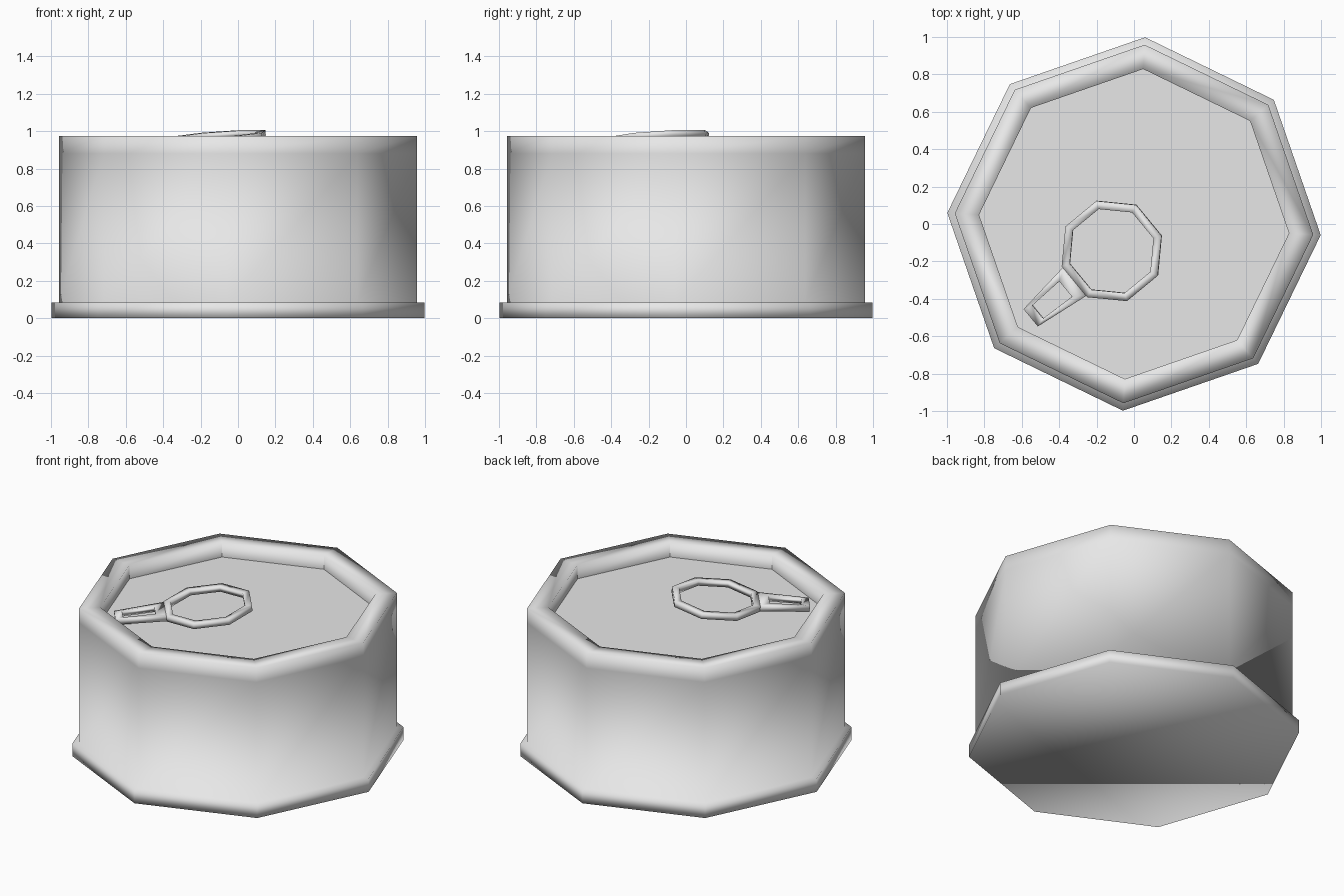
import bpy, bmesh, math
from mathutils import Matrix, Vector

if "Cube" in bpy.data.objects:
    bpy.data.objects.remove(bpy.data.objects["Cube"], do_unlink=True)

metal = bpy.data.materials.new("grey_metal")
metal.use_nodes = True
metal.diffuse_color = (0.8, 0.8, 0.8, 1)
metal.node_tree.nodes["Principled BSDF"].inputs["Base Color"].default_value = (0.8, 0.8, 0.8, 1)

SIDES = 8


def octagon(radius, turn):
    angles = [math.radians(turn + i * 360 / SIDES) for i in range(SIDES)]
    return [(radius * math.cos(a), radius * math.sin(a)) for a in angles]


def add_loop(bm, points, z):
    return [bm.verts.new((x, y, z)) for x, y in points]


def bridge(bm, a, b):
    n = len(a)
    return [bm.faces.new((a[i], a[(i + 1) % n], b[(i + 1) % n], b[i])) for i in range(n)]


def finish(bm, name):
    bmesh.ops.recalc_face_normals(bm, faces=bm.faces[:])
    for face in bm.faces:
        face.smooth = True
    mesh = bpy.data.meshes.new(name)
    bm.to_mesh(mesh)
    bm.free()
    mesh.materials.append(metal)
    obj = bpy.data.objects.new(name, mesh)
    bpy.context.collection.objects.link(obj)
    return obj


# Can: base flange, wall, rim and sunken lid turned from one profile
profile = [(1.0, 0), (1.0, 0.085), (0.96, 0.085), (0.96, 0.88),
           (0.96, 0.975), (0.83, 0.975), (0.83, 0.88)]
bm = bmesh.new()
loops = [add_loop(bm, octagon(r, -3.4), z) for r, z in profile]
for lower, upper in zip(loops, loops[1:]):
    bridge(bm, lower, upper)
bm.faces.new(list(reversed(loops[0])))
lid = bm.faces.new(loops[-1])
# Crisp corners inside the recess
for edge in lid.edges:
    edge.smooth = False
for top, bottom in zip(loops[-2], loops[-1]):
    bm.edges.get((top, bottom)).smooth = False
finish(bm, "can")


# Pull tab: two flat frames lying on one tilted plane
def frame(name, outer, inner, thickness, placement):
    bm = bmesh.new()
    rings = [add_loop(bm, pts, z) for pts, z in
             ((outer, 0), (outer, -thickness), (inner, -thickness), (inner, 0))]
    for i in range(4):
        bridge(bm, rings[i], rings[(i + 1) % 4])
    bm.transform(placement)
    return finish(bm, name)


def trapezoid(x0, w0, x1, w1):
    return [(x0, -w0), (x1, -w1), (x1, w1), (x0, w0)]


tab_place = (Matrix.Translation(Vector((-0.12, -0.145, 0.98)))
             @ Matrix.Rotation(math.radians(219.5), 4, "Z")
             @ Matrix.Rotation(math.radians(5.7), 4, "Y"))
frame("pull_ring", octagon(0.28, 22.5), octagon(0.235, 22.5), 0.035, tab_place)
frame("pull_tab_handle", trapezoid(0.245, 0.1, 0.563, 0.06),
      trapezoid(0.32, 0.053, 0.515, 0.045), 0.037, tab_place)
